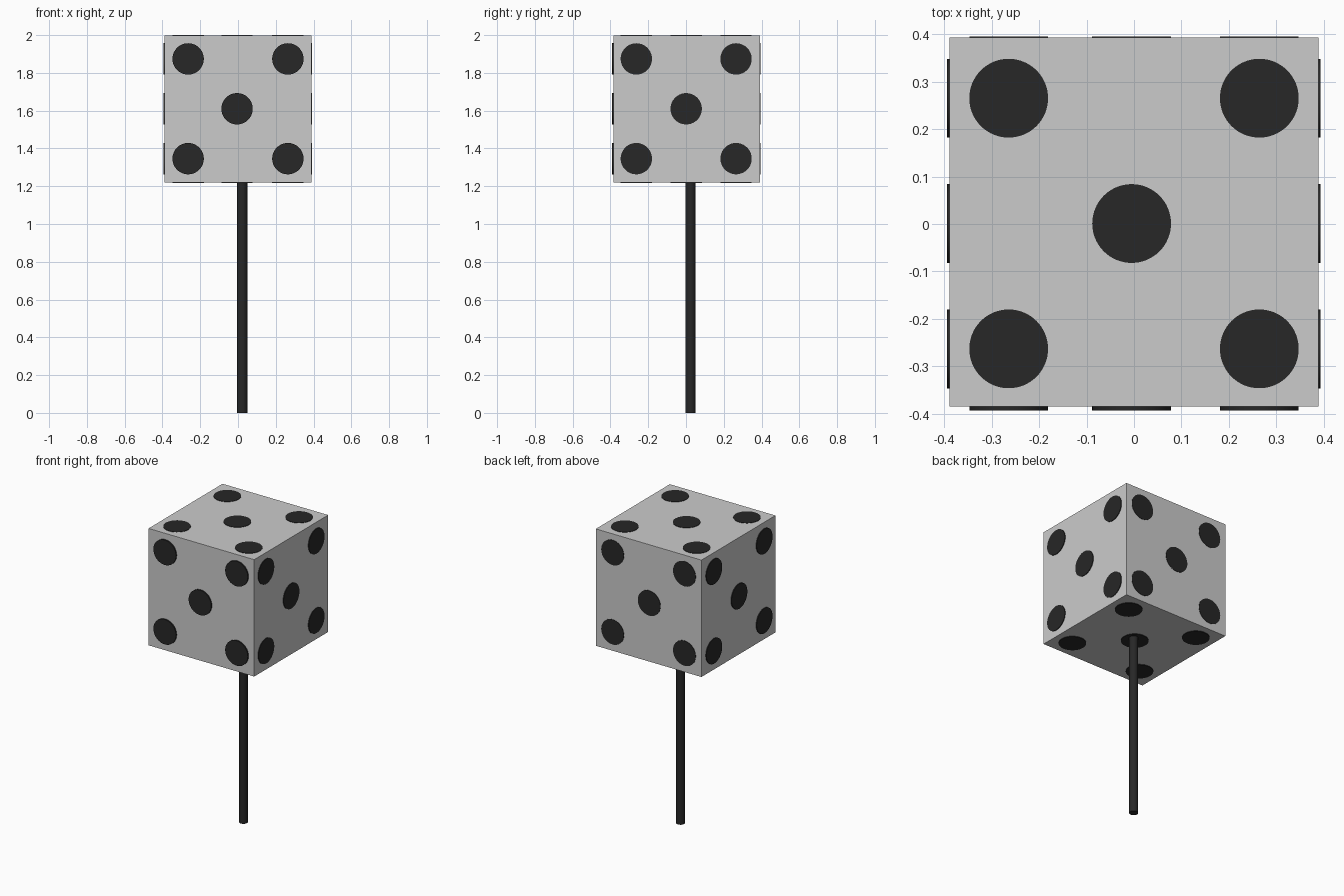
import bpy
import bmesh
from mathutils import Matrix, Vector

cube = bpy.data.objects.get("Cube")
if cube:
    bpy.data.objects.remove(cube, do_unlink=True)


def material(name, level):
    mat = bpy.data.materials.new(name)
    mat.use_nodes = True
    color = (level, level, level, 1)
    mat.diffuse_color = color
    mat.node_tree.nodes["Principled BSDF"].inputs["Base Color"].default_value = color
    return mat


def finish(name, bm, mat, smooth=False):
    mesh = bpy.data.meshes.new(name)
    bm.to_mesh(mesh)
    bm.free()
    mesh.materials.append(mat)
    obj = bpy.data.objects.new(name, mesh)
    bpy.context.collection.objects.link(obj)
    if smooth:
        bpy.ops.object.select_all(action="DESELECT")
        obj.select_set(True)
        bpy.context.view_layer.objects.active = obj
        bpy.ops.object.shade_smooth_by_angle()
    return obj


def cylinder(bm, radius, depth, matrix, sides):
    bmesh.ops.create_cone(bm, cap_ends=True, segments=sides, radius1=radius,
                          radius2=radius, depth=depth, matrix=matrix)


grey = material("light grey", 0.6)
black = material("soft black", 0.02)

# Block
SIZE = 0.777
center = Vector((0, 0.004, 1.609))
bm = bmesh.new()
bmesh.ops.create_cube(bm, size=SIZE, matrix=Matrix.Translation(center))
finish("block", bm, grey)

# Round spots: five thin plates on each side
SPREAD, RADIUS, THICK = 0.264, 0.083, 0.009
spot_center = Vector((0, 0.001, 1.61))
pattern = [(-1, -1), (-1, 1), (1, -1), (1, 1), (0, 0)]
sides = {
    "front": ((0, -1, 0), 0.393),
    "back": ((0, 1, 0), 0.395),
    "left": ((1, 0, 0), 0.393),
    "right": ((-1, 0, 0), 0.394),
    "top": ((0, 0, 1), 2.0),
    "bottom": ((0, 0, -1), -1.217),
}
for side, (direction, reach) in sides.items():
    normal = Vector(direction)
    turn = normal.to_track_quat("Z", "Y").to_matrix()
    flat = spot_center - normal * spot_center.dot(normal)
    bm = bmesh.new()
    for u, v in pattern:
        spot = flat + turn @ Vector((u, v, 0)) * SPREAD + normal * (reach - THICK / 2)
        if u == 0 and not normal.x:
            spot.x -= 0.005
        cylinder(bm, RADIUS, THICK, Matrix.Translation(spot) @ turn.to_4x4(), 64)
    finish(side + "_spots", bm, black, True)

# Stick, set slightly off centre
HEIGHT = 1.23
bm = bmesh.new()
cylinder(bm, 0.027, HEIGHT, Matrix.Translation((0.023, 0.024, HEIGHT / 2)), 32)
finish("stick", bm, black, True)
